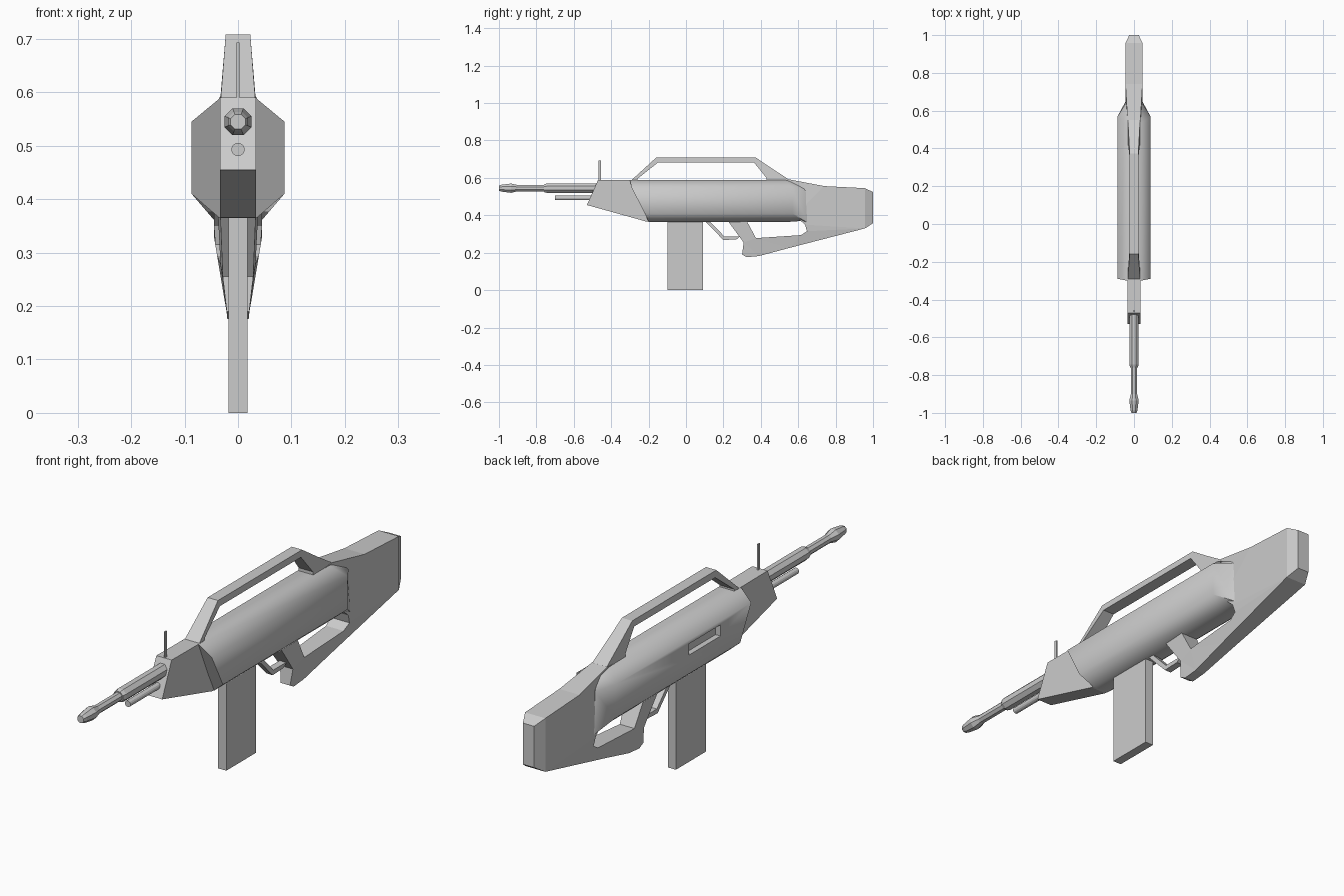
import bpy, bmesh, math
from mathutils import Vector

if "Cube" in bpy.data.objects:
    bpy.data.objects.remove(bpy.data.objects["Cube"])


def finish(name, bm):
    bmesh.ops.recalc_face_normals(bm, faces=bm.faces)
    me = bpy.data.meshes.new(name)
    bm.to_mesh(me)
    bm.free()
    ob = bpy.data.objects.new(name, me)
    bpy.context.collection.objects.link(ob)
    return ob


def prism(name, pts, width):
    """Side profile (y, z) given thickness in x; width(y, z) is the half width."""
    bm = bmesh.new()
    face = bm.faces.new([bm.verts.new((-1, y, z)) for y, z in pts])
    ext = bmesh.ops.extrude_face_region(bm, geom=[face])
    for v in ext['geom']:
        if isinstance(v, bmesh.types.BMVert):
            v.co.x = 1
    bmesh.ops.triangulate(bm, faces=[f for f in bm.faces if len(f.verts) > 4])
    for v in bm.verts:
        v.co.x *= width(v.co.y, v.co.z)
    return finish(name, bm)


def loft(name, rings):
    """Skin closed rings of points and cap both ends."""
    bm = bmesh.new()
    vs = [[bm.verts.new(p) for p in r] for r in rings]
    n = len(vs[0])
    for a, b in zip(vs, vs[1:]):
        for i in range(n):
            bm.faces.new((a[i], a[(i + 1) % n], b[(i + 1) % n], b[i]))
    bm.faces.new(vs[0])
    bm.faces.new(vs[-1])
    return finish(name, bm)


def turned(name, stations, zc, sides=8):
    """Round part along y from (y, radius) stations."""
    ang = [2 * math.pi * (i + 0.5) / sides for i in range(sides)]
    return loft(name, [[(r * math.cos(a), y, zc + r * math.sin(a)) for a in ang]
                       for y, r in stations])


def box(name, lo, hi):
    lo, hi = Vector(lo), Vector(hi)
    bm = bmesh.new()
    bmesh.ops.create_cube(bm, size=1)
    for v in bm.verts:
        v.co = Vector((c + 0.5) * (h - l) + l for c, l, h in zip(v.co, lo, hi))
    return finish(name, bm)


def clamp(t):
    return max(0.0, min(1.0, t))


# Main receiver: eight-sided section, slanted front, tapered rear
def section(half, ys, zs):
    right = [(x, y, z) for x, y, z in zip(half, ys, zs)]
    return right + [(-x, y, z) for x, y, z in reversed(right)]


wide = (0.035, 0.087, 0.087, 0.035)
heights = (0.588, 0.545, 0.41, 0.365)
receiver = loft("receiver", [
    section(wide, (-0.30, -0.29, -0.22, -0.20), heights),
    section(wide, (0.53, 0.57, 0.57, 0.55), heights),
    section((0.03, 0.044, 0.044, 0.035), (0.60, 0.64, 0.65, 0.62),
            (0.58, 0.53, 0.36, 0.37))])

# Recessed ejection port on the left side
cutter = box("port_cutter", (-0.12, -0.095, 0.485), (-0.065, 0.105, 0.53))
cutter.hide_render = True
cutter.hide_set(True)
cut = receiver.modifiers.new("port", 'BOOLEAN')
cut.object = cutter
cut.solver = 'EXACT'

# Nose block
prism("nose_block", [(-0.53, 0.455), (-0.47, 0.59), (-0.25, 0.588),
                     (-0.15, 0.37), (-0.21, 0.366)], lambda y, z: 0.034)


# Stock and grip in one piece, open loop closed by the receiver
def stock_width(y, z):
    if y > 0.98:
        return 0.025
    if z > 0.57:
        return 0.034
    return 0.02 + 0.025 * clamp((z - 0.18) / 0.15) * clamp((y + 0.1) / 0.6)


prism("stock_and_grip", [
    (0.50, 0.588), (0.55, 0.592), (0.74, 0.556), (0.957, 0.545), (1.0, 0.524),
    (1.0, 0.358), (0.957, 0.33), (0.55, 0.225), (0.39, 0.182), (0.325, 0.176),
    (0.30, 0.19), (0.308, 0.255), (0.22, 0.375), (0.322, 0.375),
    (0.374, 0.278), (0.615, 0.294), (0.647, 0.315), (0.636, 0.35),
    (0.58, 0.40), (0.50, 0.40)], stock_width)

# Carry handle
prism("carry_handle", [
    (-0.30, 0.58), (-0.16, 0.708), (0.374, 0.708), (0.46, 0.65), (0.56, 0.585),
    (0.43, 0.585), (0.43, 0.60), (0.364, 0.682), (-0.15, 0.682), (-0.26, 0.595),
    (-0.26, 0.58)],
    lambda y, z: 0.033 - 0.010 * clamp((z - 0.59) / 0.11))

# Trigger guard
prism("trigger_guard", [(0.095, 0.375), (0.20, 0.268), (0.27, 0.271),
                        (0.29, 0.287), (0.205, 0.287), (0.12, 0.375)],
      lambda y, z: 0.014)

# Magazine
box("magazine", (-0.018, -0.10, 0), (0.018, 0.09, 0.40))

# Front sight post
box("front_sight", (-0.003, -0.467, 0.58), (0.003, -0.455, 0.693))

# Barrel with sleeve and flared muzzle
turned("barrel", [(-1.0, 0.015), (-0.985, 0.020), (-0.935, 0.027),
                  (-0.90, 0.018), (-0.74, 0.018)], 0.545)
turned("barrel_sleeve", [(-0.76, 0.022), (-0.745, 0.027), (-0.45, 0.027)], 0.545)

# Gas tube under the barrel
turned("gas_tube", [(-0.70, 0.0125), (-0.45, 0.0125)], 0.493, 12)

# Soft shading on the receiver sides
bpy.context.view_layer.objects.active = receiver
receiver.select_set(True)
bpy.ops.object.shade_smooth_by_angle(angle=math.radians(52))
